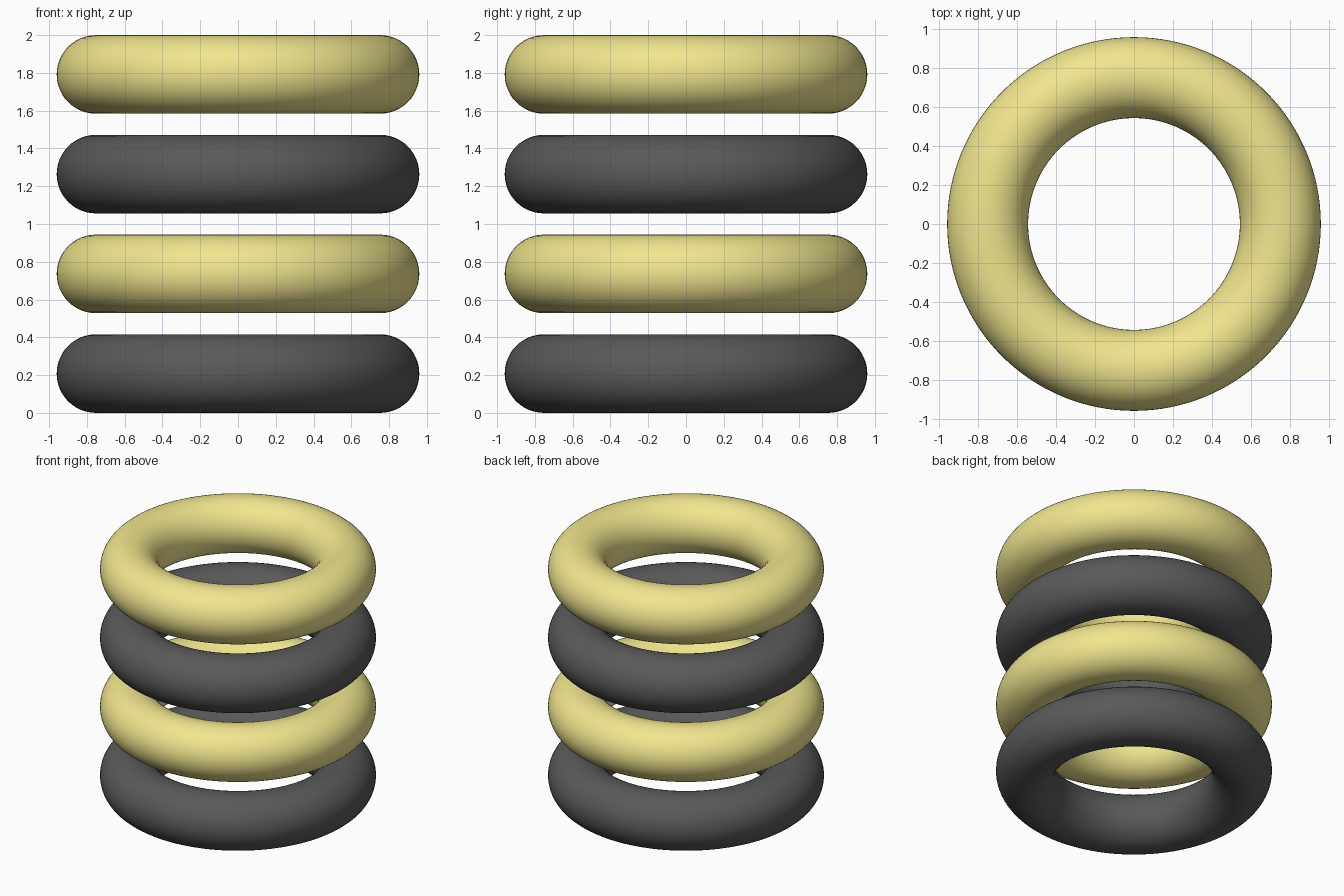
import bpy

if "Cube" in bpy.data.objects:
    bpy.data.objects.remove(bpy.data.objects["Cube"])

MAJOR, MINOR, STEP = 0.752, 0.208, 0.528


def material(name, colour):
    mat = bpy.data.materials.new(name)
    mat.diffuse_color = (*colour, 1.0)
    mat.use_nodes = True
    mat.node_tree.nodes["Principled BSDF"].inputs["Base Color"].default_value = mat.diffuse_color
    return mat


dark = material("dark_grey", (0.1, 0.1, 0.1))
yellow = material("pale_yellow", (0.87, 0.79, 0.27))

# Four stacked rings, alternating dark and yellow from the ground up
for i in range(4):
    bpy.ops.mesh.primitive_torus_add(
        major_radius=MAJOR, minor_radius=MINOR,
        major_segments=128, minor_segments=48,
        location=(0, 0, MINOR + i * STEP))
    ring = bpy.context.object
    ring.name = f"ring_{i + 1}"
    ring.data.materials.append(yellow if i % 2 else dark)
    bpy.ops.object.shade_smooth()
